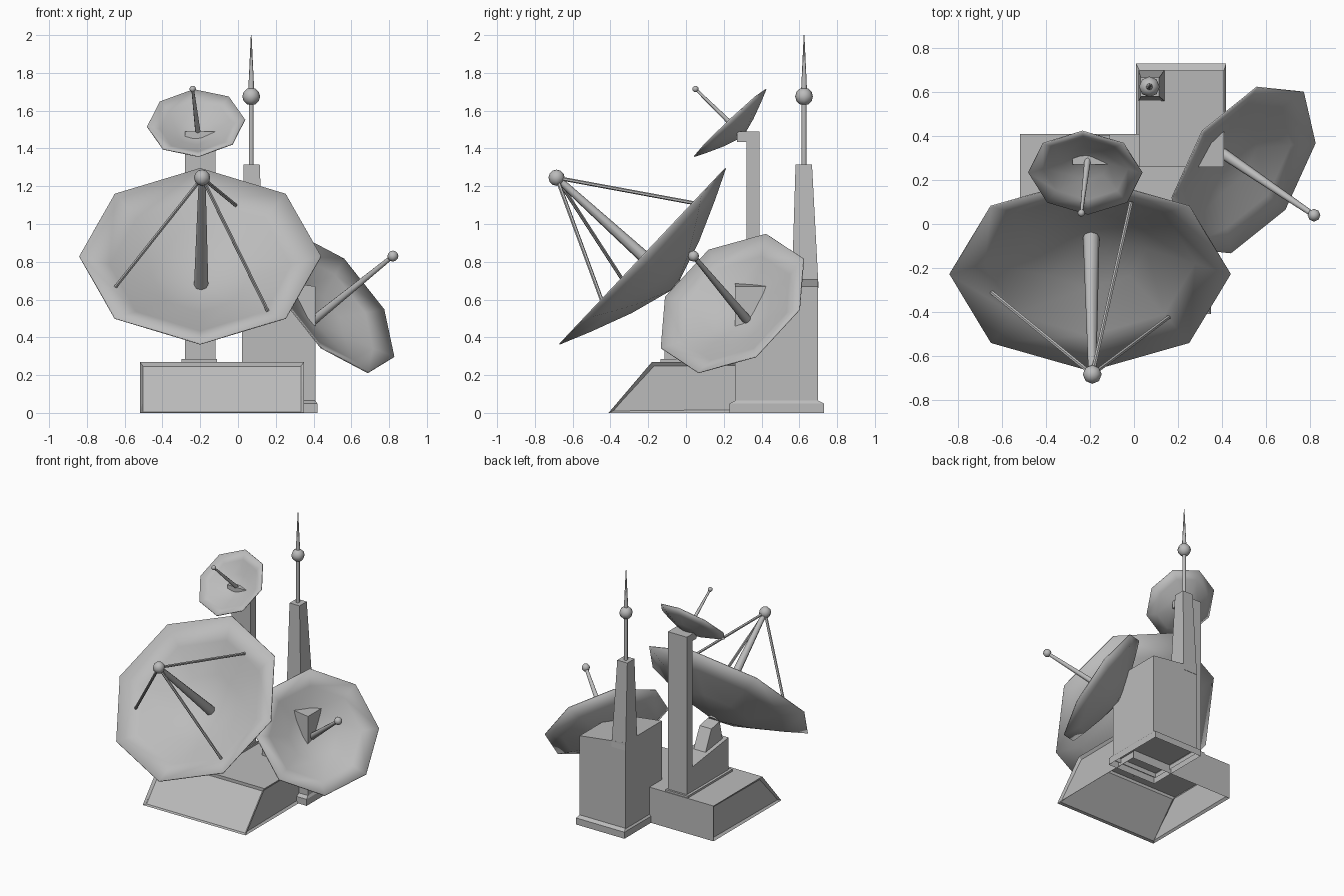
import bpy, bmesh, math
from mathutils import Vector, Matrix

cube = bpy.data.objects.get("Cube")
if cube:
    bpy.data.objects.remove(cube, do_unlink=True)

grey = bpy.data.materials.new("light_grey")
grey.use_nodes = True
COLOUR = (0.5, 0.5, 0.5, 1)
grey.diffuse_color = COLOUR
grey.node_tree.nodes["Principled BSDF"].inputs["Base Color"].default_value = COLOUR


def finish(name, bm, smooth=False):
    bmesh.ops.recalc_face_normals(bm, faces=bm.faces[:])
    mesh = bpy.data.meshes.new(name)
    bm.to_mesh(mesh)
    bm.free()
    mesh.materials.append(grey)
    obj = bpy.data.objects.new(name, mesh)
    bpy.context.collection.objects.link(obj)
    if smooth:
        bpy.ops.object.select_all(action='DESELECT')
        obj.select_set(True)
        bpy.context.view_layer.objects.active = obj
        bpy.ops.object.shade_smooth_by_angle(angle=math.radians(50))
    return obj


def drop_bottom(bm):
    bm.normal_update()
    low = min(v.co.z for v in bm.verts)
    faces = [f for f in bm.faces if all(v.co.z < low + 1e-4 for v in f.verts)]
    bmesh.ops.delete(bm, geom=faces, context='FACES_ONLY')


def side_prism(x0, x1, profile):
    """Extrude a (y, z) profile along x."""
    bm = bmesh.new()
    face = bm.faces.new([bm.verts.new((x0, y, z)) for y, z in profile])
    out = bmesh.ops.extrude_face_region(bm, geom=[face])
    moved = [g for g in out["geom"] if isinstance(g, bmesh.types.BMVert)]
    bmesh.ops.translate(bm, verts=moved, vec=(x1 - x0, 0, 0))
    bmesh.ops.recalc_face_normals(bm, faces=bm.faces[:])
    return bm


def stack(name, levels, open_bottom=False):
    """Loft rectangles given as (x0, x1, y0, y1, z)."""
    bm = bmesh.new()
    rings = [[bm.verts.new(p) for p in ((a, c, z), (b, c, z), (b, d, z), (a, d, z))]
             for a, b, c, d, z in levels]
    for low, high in zip(rings, rings[1:]):
        for i in range(4):
            j = (i + 1) % 4
            bm.faces.new((low[i], low[j], high[j], high[i]))
    bm.faces.new(rings[-1])
    if not open_bottom:
        bm.faces.new(rings[0][::-1])
    return finish(name, bm)


def rod(name, start, end, r0, r1, sides=8):
    start, end = Vector(start), Vector(end)
    axis = end - start
    place = Matrix.Translation((start + end) / 2) @ axis.to_track_quat('Z', 'Y').to_matrix().to_4x4()
    bm = bmesh.new()
    bmesh.ops.create_cone(bm, cap_ends=True, segments=sides, radius1=r0, radius2=r1,
                          depth=axis.length, matrix=place)
    return finish(name, bm, True)


def ball(name, centre, radius):
    bm = bmesh.new()
    bmesh.ops.create_uvsphere(bm, u_segments=8, v_segments=6, radius=radius,
                              matrix=Matrix.Translation(centre))
    return finish(name, bm, True)


def dish(name, centre, spoke, normal, radius, depth):
    """Eight-sided bowl; spoke points at one rim corner."""
    n = Vector(normal).normalized()
    u = Vector(spoke)
    u = (u - n * u.dot(n)).normalized()
    v = n.cross(u)
    centre = Vector(centre)
    bm = bmesh.new()
    rings = []
    for r, d in ((1, 0), (0.75, 0.3), (0.4, 0.68)):
        ring = []
        for i in range(8):
            a = i * math.pi / 4
            ring.append(bm.verts.new(centre + (u * math.cos(a) + v * math.sin(a)) * r * radius
                                     - n * d * depth))
        rings.append(ring)
    tip = bm.verts.new(centre - n * depth)
    for i in range(8):
        j = (i + 1) % 8
        for outer, inner in zip(rings, rings[1:]):
            bm.faces.new((outer[i], outer[j], inner[j], inner[i]))
        bm.faces.new((rings[-1][i], rings[-1][j], tip))
    obj = finish(name, bm, True)
    shell = obj.modifiers.new("shell", 'SOLIDIFY')
    shell.thickness = 0.006
    shell.offset = 0
    return obj


# Sloped base with recessed front and side panels, open underneath
bm = side_prism(-0.52, 0.35, [(-0.41, 0), (0.41, 0), (0.41, 0.27), (-0.18, 0.27)])
drop_bottom(bm)
bm.normal_update()
panels = [f for f in bm.faces if f.normal.y < -0.3 or abs(f.normal.x) > 0.9]
bmesh.ops.inset_individual(bm, faces=panels, thickness=0.025, depth=-0.015)
finish("base", bm)

# Tower plinth, block with sloping roof, and tapered mast
stack("tower_plinth", [(0.01, 0.42, 0.23, 0.73, 0), (0.01, 0.42, 0.23, 0.73, 0.05),
                       (0.025, 0.41, 0.26, 0.70, 0.065)], True)
bm = bmesh.new()
bmesh.ops.create_cube(bm, size=1)
for v in bm.verts:
    right = v.co.x > 0
    v.co = (0.41 if right else 0.022, 0.70 if v.co.y > 0 else 0.26,
            0.03 if v.co.z < 0 else (0.67 if right else 0.72))
drop_bottom(bm)
finish("tower_block", bm)
stack("tower_mast", [(0.02, 0.14, 0.56, 0.702, 0.66), (0.03, 0.115, 0.58, 0.667, 1.315)])

# Aerial on the mast
rod("aerial_pole", (0.07, 0.625, 1.3), (0.07, 0.625, 1.66), 0.013, 0.013)
ball("aerial_ball", (0.07, 0.625, 1.675), 0.047)
rod("aerial_spike", (0.07, 0.625, 1.7), (0.07, 0.625, 2.0), 0.016, 0.002)

# Supports for the two dishes above the base
stack("support_foot", [(-0.30, -0.11, -0.135, 0.405, 0.265), (-0.30, -0.11, -0.135, 0.405, 0.285)])
finish("main_dish_support", side_prism(-0.28, -0.12, [
    (-0.115, 0.28), (0.33, 0.28), (0.33, 0.47), (-0.115, 0.53)]))
finish("main_dish_bracket", side_prism(-0.25, -0.15, [
    (-0.09, 0.5), (0.13, 0.48), (0.05, 0.65), (-0.05, 0.67)]))
finish("upper_dish_post", side_prism(-0.28, -0.12, [
    (0.32, 0.28), (0.39, 0.28), (0.39, 1.49), (0.27, 1.49), (0.27, 1.435), (0.32, 1.435)]))

# Main dish with its feed and struts
feed = (-0.19, -0.685, 1.245)
dish("main_dish", (-0.20, -0.23, 0.83), (1, 0, 0), (0, -0.727, 0.686), 0.64, 0.24)
rod("main_feed_arm", (-0.195, -0.05, 0.67), feed, 0.038, 0.018)
ball("main_feed", feed, 0.043)
for i, foot in enumerate([(-0.65, -0.31, 0.665), (0.157, -0.425, 0.54), (-0.013, 0.10, 1.10)]):
    rod(f"feed_strut_{i + 1}", foot, feed, 0.01, 0.01, 6)

# Side dish
feed = (0.82, 0.04, 0.83)
dish("side_dish", (0.50, 0.245, 0.58), (0.06, 0.378, 0.236), (0.675, -0.465, 0.573), 0.45, 0.16)
rod("side_feed_arm", (0.40, 0.325, 0.49), feed, 0.025, 0.012)
ball("side_feed", feed, 0.029)

# Upper dish
feed = (-0.24, 0.05, 1.715)
dish("upper_dish", (-0.222, 0.233, 1.535), (0.257, 0, 0.0185), (-0.052, -0.685, 0.728), 0.26, 0.098)
rod("upper_feed_arm", (-0.21, 0.303, 1.468), feed, 0.015, 0.007)
ball("upper_feed", feed, 0.017)
